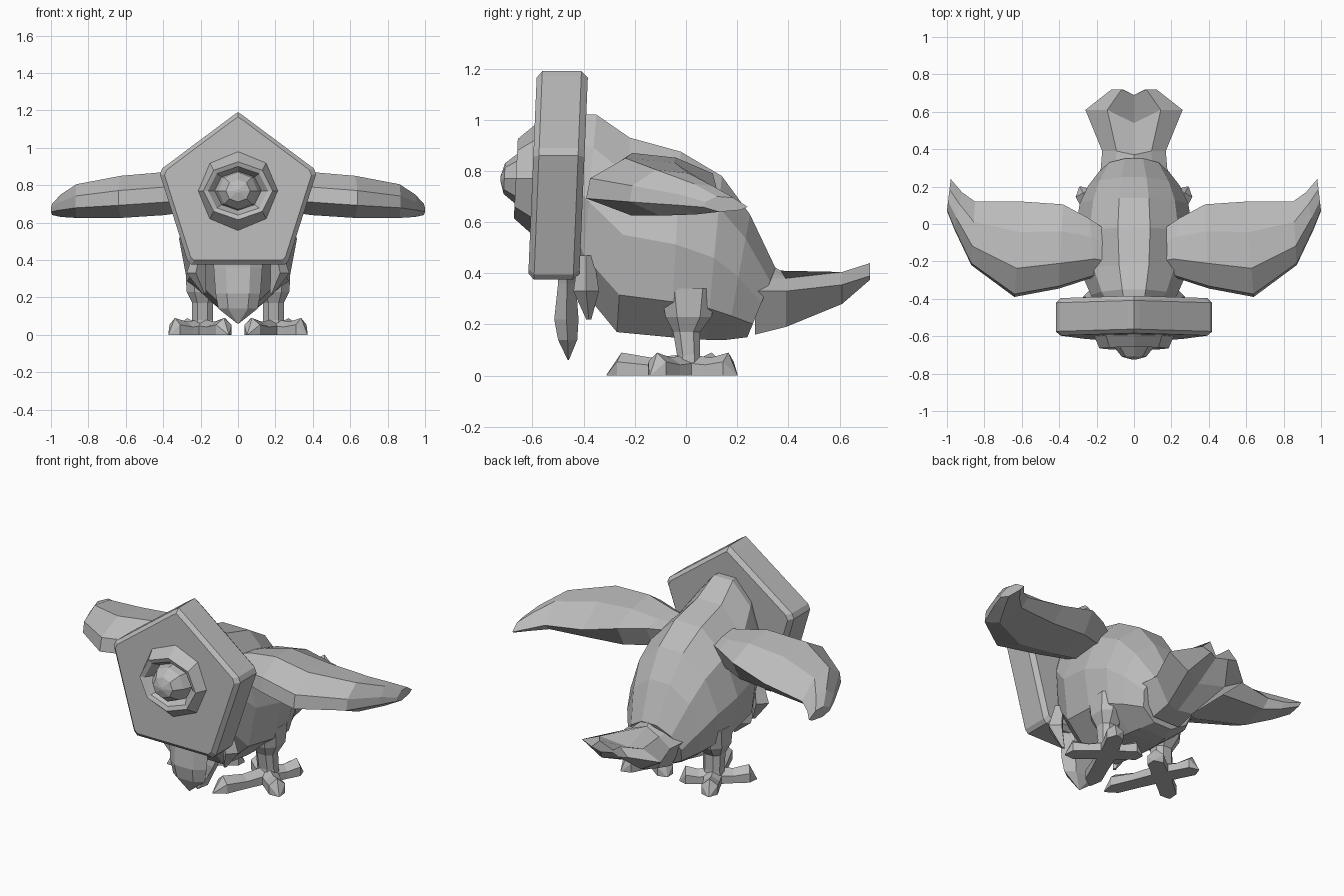
import bpy, bmesh, math
from mathutils import Vector

if "Cube" in bpy.data.objects:
    bpy.data.objects.remove(bpy.data.objects["Cube"])

grey = bpy.data.materials.new("stone_grey")
grey.diffuse_color = (0.5, 0.5, 0.5, 1)
grey.use_nodes = True
grey.node_tree.nodes["Principled BSDF"].inputs["Base Color"].default_value = grey.diffuse_color


def finish(name, bm, mirror=False):
    """Turn a bmesh into a flat shaded object, optionally mirrored across x."""
    bmesh.ops.remove_doubles(bm, verts=bm.verts, dist=0.0005)
    bmesh.ops.recalc_face_normals(bm, faces=bm.faces)
    me = bpy.data.meshes.new(name)
    bm.to_mesh(me)
    bm.free()
    me.materials.append(grey)
    ob = bpy.data.objects.new(name, me)
    bpy.context.collection.objects.link(ob)
    if mirror:
        ob.modifiers.new("mirror", 'MIRROR').use_mirror_merge = False
    return ob


def loft(name, rings, mirror=False):
    """Skin a list of equal-length point rings and cap both ends."""
    bm = bmesh.new()
    vs = [[bm.verts.new(p) for p in r] for r in rings]
    n = len(rings[0])
    for a, b in zip(vs, vs[1:]):
        for i in range(n):
            j = (i + 1) % n
            bm.faces.new((a[i], a[j], b[j], b[i]))
    bm.faces.new(vs[0])
    bm.faces.new(vs[-1])
    return finish(name, bm, mirror)


def egg_ring(yt, zt, yb, zb, w, n=10):
    """Tilted oval section running from a top point to a bottom point."""
    pts = []
    for i in range(n):
        a = 2 * math.pi * (i + 0.5) / n
        t = 0.5 + 0.5 * math.cos(a) / math.cos(math.pi / n)
        x = w * math.sin(a) * (1 - 0.12 * math.cos(a))
        pts.append((x, yb + (yt - yb) * t, zb + (zt - zb) * t))
    return pts


# body from neck to rump: top y, top z, bottom y, bottom z, half width
loft("body", [egg_ring(*r) for r in (
    (-0.45, 1.02, -0.45, 0.50, 0.17),
    (-0.35, 1.02, -0.41, 0.34, 0.23),
    (-0.22, 0.93, -0.27, 0.17, 0.29),
    (-0.02, 0.875, -0.06, 0.15, 0.315),
    (0.14, 0.78, 0.08, 0.14, 0.29),
    (0.25, 0.63, 0.16, 0.14, 0.245),
    (0.35, 0.42, 0.24, 0.15, 0.175))])

# fan tail with a raised, notched end: y, centre top, edge top, bottom, widths
tail = []
for y, zc, ze, zb, w, yc in ((0.27, 0.47, 0.36, 0.16, 0.18, 0.27),
                             (0.39, 0.41, 0.36, 0.19, 0.17, 0.37),
                             (0.61, 0.35, 0.385, 0.28, 0.26, 0.54),
                             (0.72, 0.39, 0.42, 0.375, 0.12, 0.69)):
    tail.append([(-w, y, ze - 0.03), (-w * 0.55, y, ze + 0.02), (0, yc, zc),
                 (w * 0.55, y, ze + 0.02), (w, y, ze - 0.03),
                 (w * 0.5, y, zb), (0, yc, zb), (-w * 0.5, y, zb)])
loft("tail", tail)

# five sided head plate with chamfered rims
outline = [(0, 1.19), (0.03, 1.17), (0.405, 0.89), (0.418, 0.86), (0.27, 0.395),
           (0.25, 0.375)]
outline += [(-x, z) for x, z in reversed(outline[1:])]


def plate_ring(y, s):
    return [(x * s, y + (z - 0.78) * 0.04, 0.77 + (z - 0.77) * s) for x, z in outline]


loft("head_plate", [plate_ring(-0.60, 0.94), plate_ring(-0.578, 1),
                    plate_ring(-0.425, 1), plate_ring(-0.40, 0.94)])

# eye: socket mound, raised lip and faceted eyeball
eye = []
for rx, rz, y in ((0.215, 0.215, -0.595), (0.185, 0.155, -0.665), (0.16, 0.13, -0.655),
                  (0.125, 0.105, -0.61), (0.105, 0.10, -0.66), (0.065, 0.06, -0.71),
                  (0.01, 0.01, -0.725)):
    eye.append([(rx * math.sin(k * math.pi / 4), y + 0.05 * rz * math.cos(k * math.pi / 4),
                 0.77 + rz * math.cos(k * math.pi / 4)) for k in range(8)])
loft("eye", eye)

# pointed beard under the plate: z, half width, front y, back y
loft("beard", [[(-w, (f + b) / 2, z), (-w * 0.5, f, z), (w * 0.5, f, z),
                (w, (f + b) / 2, z), (w * 0.5, b, z), (-w * 0.5, b, z)]
               for z, w, f, b in ((0.44, 0.13, -0.50, -0.43), (0.36, 0.13, -0.50, -0.43),
                                  (0.22, 0.12, -0.515, -0.42), (0.14, 0.105, -0.50, -0.425),
                                  (0.06, 0.004, -0.462, -0.458))])

# small cheek tufts beside the beard
loft("cheek_tuft", [[(x - w, y, z), (x, y - w, z), (x + w, y, z), (x, y + w, z)]
                    for x, y, z, w in ((0.20, -0.39, 0.47, 0.03), (0.225, -0.39, 0.33, 0.05),
                                       (0.18, -0.38, 0.22, 0.01))], True)

# wings: lead x, lead y, trail x, trail y, top z, bottom z, trail z
wing = []
for xl, yl, xt, yt, zt, zb, ze in ((0.08, -0.26, 0.08, -0.08, 0.80, 0.70, 0.78),
                                   (0.20, -0.28, 0.24, 0.03, 0.835, 0.665, 0.80),
                                   (0.40, -0.345, 0.38, 0.105, 0.87, 0.64, 0.79),
                                   (0.64, -0.39, 0.60, 0.12, 0.85, 0.625, 0.73),
                                   (0.87, -0.22, 0.85, 0.12, 0.805, 0.625, 0.69),
                                   (0.96, -0.03, 0.92, 0.17, 0.75, 0.63, 0.67),
                                   (1.00, 0.07, 0.98, 0.24, 0.70, 0.64, 0.66)):
    lead, trail = Vector((xl, yl, 0)), Vector((xt, yt, 0))
    h = zt - zb
    wing.append([lead.lerp(trail, t) + Vector((0, 0, z)) for t, z in (
        (0, zb + 0.3 * h), (0.03, zb + 0.65 * h), (0.3, zt), (0.68, zt - 0.08 * h),
        (1, ze), (0.85, zb + 0.12 * h), (0.35, zb))])
loft("wing", wing, True)

# legs: z, half width x, front y, back y
loft("leg", [[(0.19 + w * c, (f + b) / 2 + (b - f) / 2 * s, z) for c, s in
              ((1, -0.5), (0.5, -1), (-0.5, -1), (-1, -0.5), (-1, 0.5), (-0.5, 1),
               (0.5, 1), (1, 0.5))]
             for z, w, f, b in ((0.02, 0.06, -0.04, 0.06), (0.08, 0.055, -0.035, 0.055),
                                (0.17, 0.055, -0.05, 0.055), (0.23, 0.085, -0.08, 0.10),
                                (0.34, 0.09, -0.10, 0.12))], True)

# four toes in a cross, each tapering to a claw
ankle = Vector((0.19, 0.01, 0))
for k, (tx, ty) in enumerate(((0.05, -0.31), (0.37, -0.14), (0.29, 0.20), (0.04, 0.12))):
    run = Vector((tx, ty, 0)) - ankle
    side = Vector((-run.y, run.x, 0)).normalized()
    rings = []
    for t, w, h in ((0, 0.05, 0.085), (0.45, 0.045, 0.07), (0.82, 0.045, 0.09), (1, 0.004, 0.004)):
        c = ankle + run * t
        rings.append([c + side * w, c + side * w + Vector((0, 0, h * 0.6)),
                      c + Vector((0, 0, h)), c - side * w + Vector((0, 0, h * 0.6)),
                      c - side * w])
    loft("toe_%d" % (k + 1), rings, True)
